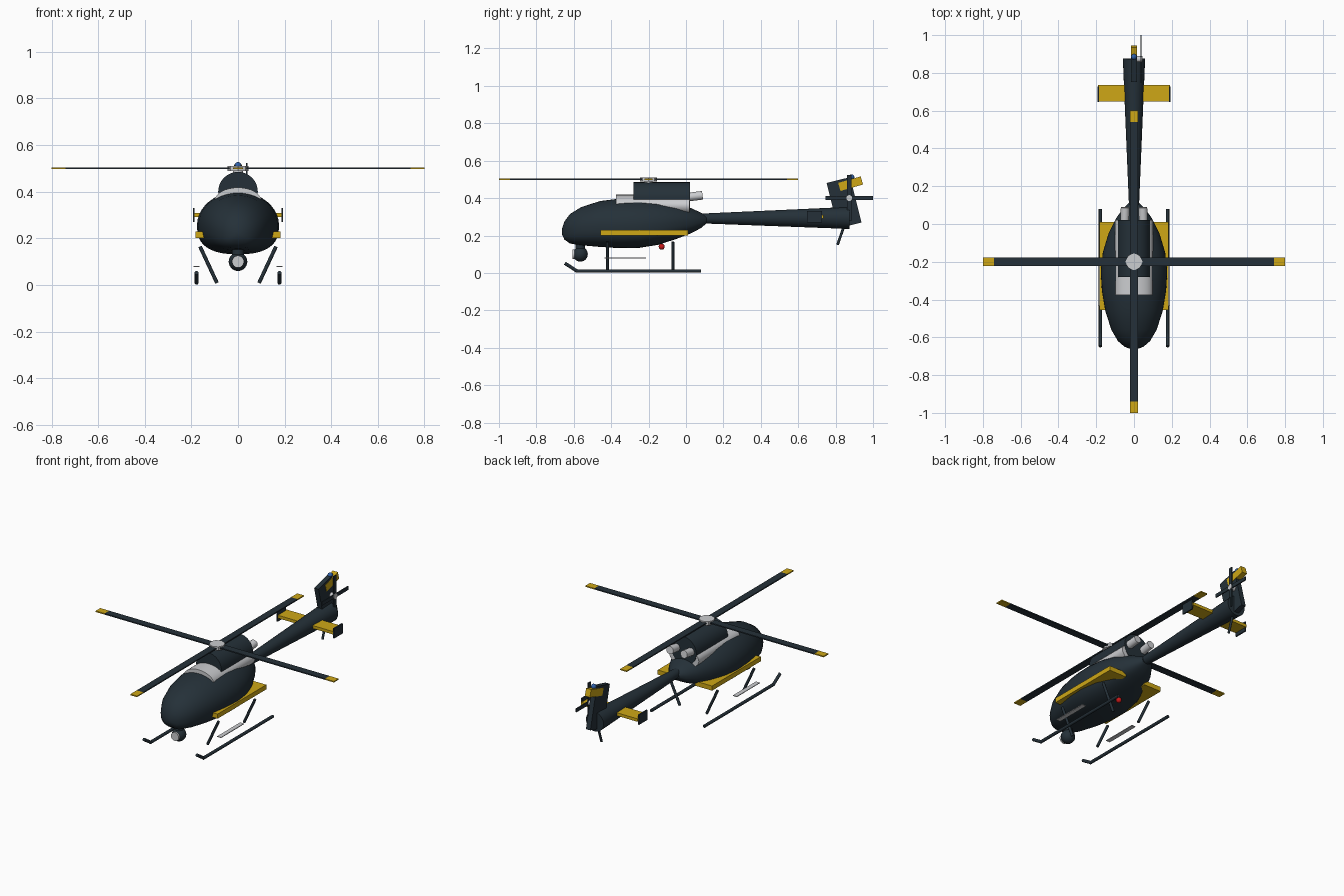
import bpy, bmesh
from math import sin, cos, pi, radians, copysign
from mathutils import Vector, Matrix

if "Cube" in bpy.data.objects:
    bpy.data.objects.remove(bpy.data.objects["Cube"])


def material(name, r, g, b):
    m = bpy.data.materials.new(name)
    m.use_nodes = True
    m.diffuse_color = (r, g, b, 1)
    m.node_tree.nodes["Principled BSDF"].inputs["Base Color"].default_value = (r, g, b, 1)
    return m


DARK = material("dark navy", 0.018, 0.03, 0.04)
GOLD = material("gold", 0.62, 0.39, 0.008)
SILVER = material("silver", 0.6, 0.61, 0.63)
RED = material("red", 0.6, 0.01, 0.01)
BLUE = material("blue", 0.03, 0.12, 0.4)


def finish(name, bm, mat, smooth=True):
    bmesh.ops.recalc_face_normals(bm, faces=bm.faces)
    me = bpy.data.meshes.new(name)
    bm.to_mesh(me)
    bm.free()
    me.materials.append(mat)
    if smooth:
        me.shade_smooth()
        me.set_sharp_from_angle(angle=radians(35))
    ob = bpy.data.objects.new(name, me)
    bpy.context.collection.objects.link(ob)
    return ob


def box(name, center, size, mat, tilt=0):
    bm = bmesh.new()
    bmesh.ops.create_cube(bm, size=1)
    m = Matrix.Translation(center) @ Matrix.Rotation(radians(tilt), 4, "X") @ Matrix.Diagonal((*size, 1))
    bm.transform(m)
    return finish(name, bm, mat, False)


def ball(name, center, r, mat):
    bm = bmesh.new()
    bmesh.ops.create_uvsphere(bm, u_segments=24, v_segments=14, radius=r)
    bm.transform(Matrix.Translation(center))
    return finish(name, bm, mat)


def rod(name, a, b, r1, mat, r2=None, sides=16, squash=1):
    """Cylinder or cone from a to b; squash scales its height about its axis."""
    a, b = Vector(a), Vector(b)
    d = b - a
    bm = bmesh.new()
    bmesh.ops.create_cone(bm, cap_ends=True, segments=sides, radius1=r1,
                          radius2=r1 if r2 is None else r2, depth=d.length)
    bm.transform(d.to_track_quat("Z", "Y").to_matrix().to_4x4())
    bm.transform(Matrix.Translation((a + b) / 2) @ Matrix.Diagonal((1, 1, squash, 1)))
    return finish(name, bm, mat)


# Fuselage: lofted sections (y, half width, top, bottom)
STATIONS = [
    (-.663, .015, .235, .205), (-.65, .05, .275, .178), (-.62, .085, .315, .157),
    (-.56, .12, .352, .148), (-.46, .152, .384, .139), (-.35, .17, .398, .132),
    (-.25, .176, .4, .134), (-.15, .165, .393, .15), (-.05, .135, .375, .182),
    (.03, .095, .345, .213), (.08, .06, .322, .24), (.11, .03, .305, .265)]


def fuselage():
    bm = bmesh.new()
    rings = []
    n = 40
    for y, w, top, bottom in STATIONS:
        mid = bottom + .46 * (top - bottom)
        ring = []
        for i in range(n):
            c, s = cos(2 * pi * i / n), sin(2 * pi * i / n)
            e, h = (1, top - mid) if s >= 0 else (.75, mid - bottom)
            x = copysign(abs(c) ** e, c) * w
            z = mid + copysign(abs(s) ** e, s) * h
            ring.append(bm.verts.new((x, y, z)))
        rings.append(ring)
    for p, q in zip(rings, rings[1:]):
        for i in range(n):
            j = (i + 1) % n
            bm.faces.new((p[i], p[j], q[j], q[i]))
    bm.faces.new(rings[0])
    bm.faces.new(rings[-1])
    finish("fuselage", bm, DARK)


fuselage()

# Engine housing
rod("intake_fairing", (0, -.375, .36), (0, .02, .36), .1, SILVER, sides=32, squash=.58)
rod("engine_cowl", (0, -.28, .4), (0, .022, .4), .085, DARK, sides=32)

# Tail boom, fin and bumper
rod("tail_boom", (0, .08, .291), (0, .875, .294), .026, DARK, r2=.059, sides=24)
box("tail_fin", (0, .845, .375), (.03, .13, .25), DARK, tilt=14)
box("fin_panel", (0, .88, .477), (.034, .125, .045), GOLD, tilt=16)
ball("beacon_top", (0, .885, .512), .015, BLUE)
rod("tail_bumper", (0, .845, .25), (0, .81, .15), .007, DARK)

# Main rotor
rod("rotor_mast", (0, -.2, .46), (0, -.2, .495), .022, SILVER)
rod("rotor_hub", (0, -.2, .488), (0, -.2, .511), .045, SILVER, sides=8)
for i, (dx, dy) in enumerate([(1, 0), (0, 1), (-1, 0), (0, -1)]):
    for part, start, end, mat in (("blade", .02, .74, DARK), ("blade_tip", .74, .8, GOLD)):
        mid, length = (start + end) / 2, end - start
        size = (length if dx else .044, length if dy else .044, .007)
        box(f"main_{part}_{i + 1}", (dx * mid, -.2 + dy * mid, .5), size, mat)

# Tail rotor
rod("tail_rotor_hub", (0, .873, .4), (.045, .873, .4), .016, SILVER)
box("tail_blade_horizontal", (.038, .873, .4), (.006, .254, .022), DARK)
box("tail_blade_vertical", (.038, .873, .4), (.006, .022, .246), DARK)

# Nose sensor and belly light
rod("sensor_neck", (0, -.565, .1), (0, -.565, .17), .025, DARK)
ball("sensor_ball", (0, -.565, .1), .04, DARK)
rod("sensor_lens", (0, -.606, .1), (0, -.57, .1), .026, SILVER)
rod("belly_light_stem", (0, -.13, .14), (0, -.13, .17), .005, DARK)
ball("belly_light", (0, -.13, .14), .016, RED)

# Paired parts
for side, s in (("left", 1), ("right", -1)):
    box(f"{side}_sponson", (s * .125, -.223, .215), (.115, .467, .028), GOLD)
    rod(f"{side}_exhaust", (s * .05, -.03, .4), (s * .047, .088, .415), .023, SILVER)
    box(f"{side}_stabilizer", (s * .1, .692, .3), (.18, .088, .018), GOLD)
    box(f"{side}_end_plate", (s * .19, .687, .3), (.008, .082, .06), DARK)
    rod(f"{side}_skid", (s * .178, -.588, .01), (s * .178, .08, .01), .009, DARK)
    rod(f"{side}_skid_toe", (s * .178, -.583, .01), (s * .178, -.648, .052), .009, DARK)
    box(f"{side}_step", (s * .178, -.325, .08), (.026, .22, .004), SILVER)
    for end, y in (("front", -.42), ("rear", -.07)):
        rod(f"{side}_{end}_strut", (s * .09, y, .008), (s * .163, y, .165), .008, DARK)
